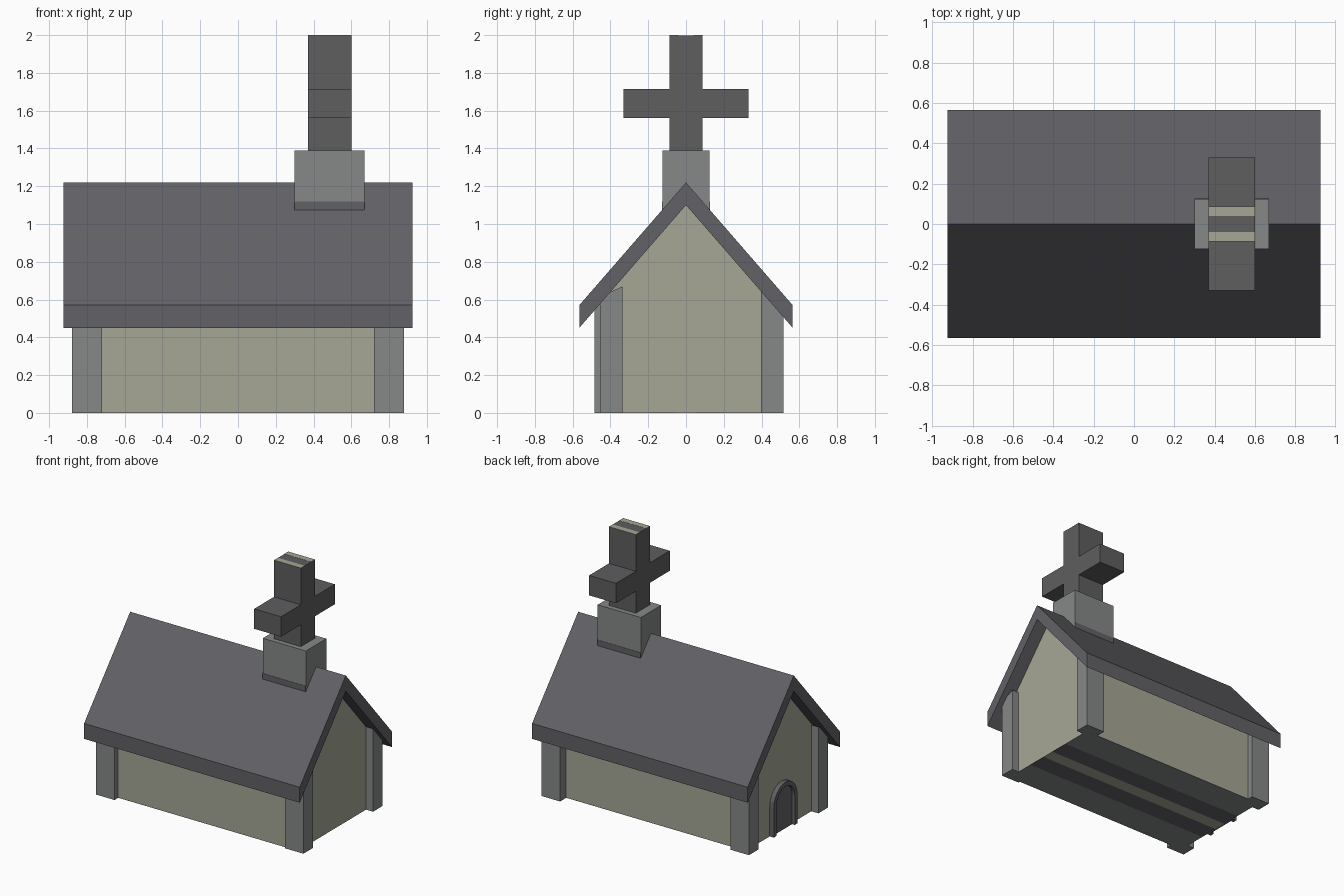
import bpy, math

if "Cube" in bpy.data.objects:
    bpy.data.objects.remove(bpy.data.objects["Cube"])


def material(name, rgb):
    m = bpy.data.materials.new(name)
    lin = [((c / 255 + 0.055) / 1.055) ** 2.4 for c in rgb]
    m.diffuse_color = (*lin, 1)
    m.use_nodes = True
    m.node_tree.nodes["Principled BSDF"].inputs["Base Color"].default_value = m.diffuse_color
    return m


WALL = material("beige_plaster", (166, 167, 149))
STONE = material("grey_stone", (134, 137, 137))
SLATE = material("dark_slate", (98, 97, 102))
IRON = material("dark_grey_cross", (94, 94, 96))


def prism(name, profile, x0, x1, mat):
    """Extrude a counter-clockwise (y, z) profile along x."""
    n = len(profile)
    verts = [(x, y, z) for x in (x0, x1) for y, z in profile]
    faces = [list(range(n))[::-1], list(range(n, 2 * n))]
    faces += [(i, (i + 1) % n, (i + 1) % n + n, i + n) for i in range(n)]
    me = bpy.data.meshes.new(name)
    me.from_pydata(verts, [], faces)
    me.materials.append(mat)
    ob = bpy.data.objects.new(name, me)
    bpy.context.collection.objects.link(ob)
    return ob


def box(name, x, y, z, mat):
    return prism(name, [(y[0], z[0]), (y[1], z[0]), (y[1], z[1]), (y[0], z[1])],
                 x[0], x[1], mat)


SLOPE = 0.65 / 0.565          # roof pitch


def under(y):
    return 1.10 - SLOPE * abs(y)


# Gabled wall body
W = 0.44
prism("walls", [(-W, 0.003), (W, 0.003), (W, under(W)), (0, 1.10), (-W, under(W))],
      -0.82, 0.82, WALL)

# Striped underside
for i, (a, b, m) in enumerate([(-W, -0.2, STONE), (-0.2, -0.05, SLATE), (-0.05, 0.05, WALL),
                               (0.05, 0.2, SLATE), (0.2, W, STONE)]):
    box(f"floor_strip_{i}", (-0.82, 0.82), (a, b), (0, 0.004), m)

# Roof with vertical eaves
prism("roof", [(-0.565, 0.45), (0, 1.10), (0.565, 0.45), (0.565, 0.57), (0, 1.22), (-0.565, 0.57)],
      -0.925, 0.925, SLATE)

# Corner pillars, tops slanting into the roof
for name, x, shift in (("left", (-0.88, -0.72), 0), ("right", (0.72, 0.88), 0.03)):
    for side, y in (("front", (-0.485, -0.365)), ("back", (0.368, 0.485))):
        a, b = y[0] + shift, y[1] + shift
        top = [min(0.67, under(v) + 0.04) for v in (a, b)]
        prism(f"{side}_{name}_pillar", [(a, 0), (b, 0), (b, top[1]), (a, top[0])], *x, STONE)

# Tower base on the ridge, with dark flashing at its foot
box("tower_base", (0.30, 0.67), (-0.125, 0.125), (1.076, 1.39), STONE)
for s, name in ((-1, "front"), (1, "back")):
    y = sorted((s * 0.124, s * 0.127))
    box(f"{name}_flashing", (0.30, 0.67), y, (1.074, 1.118), SLATE)

# Cross as a single outline
a, p, lo, hi = 0.33, 0.087, 1.56, 1.715
prism("cross", [(-p, 1.38), (p, 1.38), (p, lo), (a, lo), (a, hi), (p, hi), (p, 1.999),
                (-p, 1.999), (-p, hi), (-a, hi), (-a, lo), (-p, lo)], 0.37, 0.60, IRON)
for s, name in ((-1, "front"), (1, "back")):
    y = sorted((s * 0.04, s * p))
    box(f"{name}_cross_top_stripe", (0.37, 0.60), y, (1.998, 2.0), WALL)


# Arched door and frame on the left gable
def arch(r, spring=0.23, n=12):
    return [(r * math.cos(math.pi * i / n), spring + r * math.sin(math.pi * i / n))
            for i in range(n + 1)]


outer = [(0.145, 0)] + arch(0.145) + [(-0.145, 0)]
inner = [(0.112, 0)] + arch(0.112) + [(-0.112, 0)]
prism("door_frame", outer + inner[::-1], -0.855, -0.81, SLATE)
prism("door", inner, -0.832, -0.81, SLATE)
